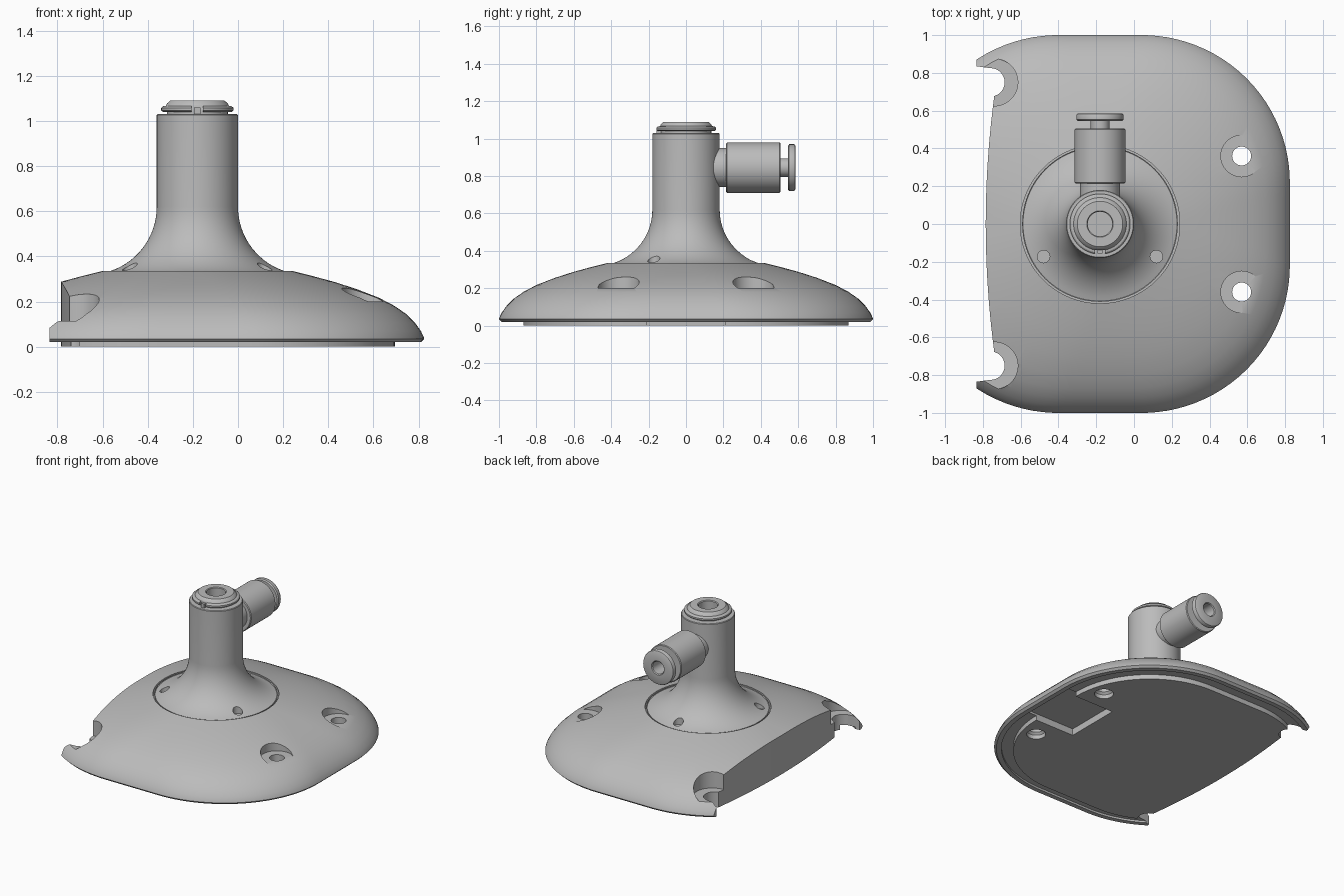
import bpy, bmesh
from math import sin, cos, pi, sqrt, radians
from mathutils import Matrix, Vector

cube = bpy.data.objects.get("Cube")
if cube:
    bpy.data.objects.remove(cube, do_unlink=True)

AXIS = -0.18      # x position of the stem axis
SEGMENTS = 128

grey = bpy.data.materials.new("satin grey")
grey.use_nodes = True
grey.diffuse_color = (0.5, 0.5, 0.5, 1)
for node in grey.node_tree.nodes:
    if node.type == 'BSDF_PRINCIPLED':
        node.inputs["Base Color"].default_value = grey.diffuse_color


def add_object(name, bm):
    bmesh.ops.recalc_face_normals(bm, faces=bm.faces)
    mesh = bpy.data.meshes.new(name)
    bm.to_mesh(mesh)
    bm.free()
    obj = bpy.data.objects.new(name, mesh)
    bpy.context.scene.collection.objects.link(obj)
    return obj


def loft(name, rings, matrix=Matrix()):
    """Skin a list of equal rings and cap both ends."""
    bm = bmesh.new()
    rows = [[bm.verts.new(matrix @ Vector(p)) for p in ring] for ring in rings]
    for low, high in zip(rows, rows[1:]):
        for i in range(len(low)):
            j = (i + 1) % len(low)
            bm.faces.new((low[i], low[j], high[j], high[i]))
    bm.faces.new(rows[0])
    bm.faces.new(rows[-1])
    return add_object(name, bm)


def lathe(name, profile, matrix=Matrix(), n=64):
    angles = [2 * pi * i / n for i in range(n)]
    return loft(name, [[(r * cos(a), r * sin(a), z) for a in angles]
                       for r, z in profile], matrix)


def box(name, low, high):
    ring = [(low[0], low[1]), (high[0], low[1]), (high[0], high[1]), (low[0], high[1])]
    return loft(name, [[(x, y, z) for x, y in ring] for z in (low[2], high[2])])


def rounded_square(half, z, core):
    """Ring of a rounded square; core is the half length of its flat sides."""
    points = []
    for i in range(SEGMENTS):
        a = 2 * pi * i / SEGMENTS
        dx, dy = cos(a), sin(a)
        t = half / max(abs(dx), abs(dy))
        if t * min(abs(dx), abs(dy)) > core:
            along = core * (abs(dx) + abs(dy))
            t = along + sqrt(along ** 2 - 2 * core ** 2 + (half - core) ** 2)
        points.append((AXIS + t * dx * 1.005, t * dy, z))
    return points


def carve(obj, cutters):
    """Subtract the cutters, bake the result and drop the cutters."""
    for cutter in cutters:
        cutter.hide_render = True
        mod = obj.modifiers.new("cut", 'BOOLEAN')
        mod.operation, mod.solver, mod.object = 'DIFFERENCE', 'EXACT', cutter
    graph = bpy.context.evaluated_depsgraph_get()
    graph.update()
    mesh = bpy.data.meshes.new_from_object(obj.evaluated_get(graph))
    obj.modifiers.clear()
    obj.data = mesh
    for cutter in cutters:
        bpy.data.objects.remove(cutter, do_unlink=True)


def at(x, y, z=0):
    return Matrix.Translation((x, y, z))


# Domed base: circle under the stem blending out to a rounded square
dome = [(.42, .29), (.42, .335), (.5, .315), (.6, .288), (.7, .256), (.8, .217),
        (.87, .18), (.92, .145), (.96, .105), (.985, .07), (.997, .045), (1, .035)]
underside = [(.985, .02), (.95, .02), (.95, .035), (.87, .035), (.87, 0)]
rings = [rounded_square(h, z, .22 * (h - .42) / .58) for h, z in dome]
rings += [rounded_square(h, z, .22) for h, z in underside]
base = loft("base", rings)

cutters = []
# Bowed cut across the right-hand edge, with an open slot at each corner tab
edge = [(-.785 + .045 * (k / 10) ** 2, .0675 * k) for k in range(-10, 11)]
corner = [(-.76, .825), (-.835, .835), (-.835, 1.2), (-1.5, 1.2)]
outline = edge + corner + [(x, -y) for x, y in reversed(corner)]
cutters.append(loft("edge_cutter", [[(x, y, z) for x, y in outline] for z in (-.1, .6)]))
screw_hole = [(.065, -.1), (.065, .03), (.05, .045), (.05, .2), (.11, .2), (.11, .5)]
for side in (-1, 1):
    cutters.append(lathe("slot_cutter", [(.075, -.1), (.075, .5)], at(-.76, side * .75)))
    cutters.append(lathe("seat_cutter", [(.125, .113), (.125, .5)], at(-.74, side * .75)))
    cutters.append(lathe("screw_cutter", screw_hole, at(.57, side * .36)))
# Rectangular pocket underneath
cutters.append(box("pocket_cutter", (.37, -.21, -.1), (.76, .21, .05)))
carve(base, cutters)

# Stem with a flared foot and a bored top
flare = [(.48 - .3 * cos(a), .62 - .3 * sin(a))
         for a in [radians(76 * (1 - k / 16)) for k in range(17)]]
stem = lathe("stem", [(.412, .28), (.412, .332)] + flare +
             [(.18, 1.026), (.176, 1.03), (.095, 1.03), (.095, .84)],
             at(AXIS, 0), 96)
carve(stem, [lathe("pin_cutter", [(.033, .32), (.033, .6)],
                   at(AXIS + .345 * cos(a), .345 * sin(a)), 24)
             for a in (pi / 2, -pi / 6, pi * 7 / 6)])

# Release collar on top, with a keyed notch in the front
collar = lathe("top_collar", [(.09, .85), (.09, 1.025), (.135, 1.025), (.135, 1.04),
               (.152, 1.04), (.16, 1.046), (.16, 1.058), (.152, 1.065), (.14, 1.067),
               (.134, 1.078), (.12, 1.09), (.07, 1.09), (.065, 1.085), (.065, .87)],
               at(AXIS, 0))
carve(collar, [box("notch_cutter", (AXIS - .026, -.2, 1.03), (AXIS + .026, -.137, 1.07))])
key = box("collar_key", (AXIS - .014, -.157, 1.025), (AXIS + .014, -.13, 1.06))

# Side port pointing backwards, with its release cap
port = lathe("side_port", [(.105, .1), (.105, .215), (.13, .215), (.135, .22),
             (.135, .5), (.13, .505), (.05, .505), (.05, .545), (.117, .545),
             (.125, .552), (.125, .576), (.122, .582), (.115, .586), (.052, .586),
             (.046, .58), (.046, .4)],
             at(AXIS, 0, .845) @ Matrix.Rotation(-pi / 2, 4, 'X'))

# Finish: one colour, smooth with sharp edges kept
for obj in bpy.context.scene.objects:
    obj.select_set(False)
for obj in (base, stem, collar, key, port):
    obj.data.materials.clear()
    obj.data.materials.append(grey)
    obj.select_set(True)
bpy.context.view_layer.objects.active = base
bpy.ops.object.shade_smooth_by_angle(angle=radians(30))
